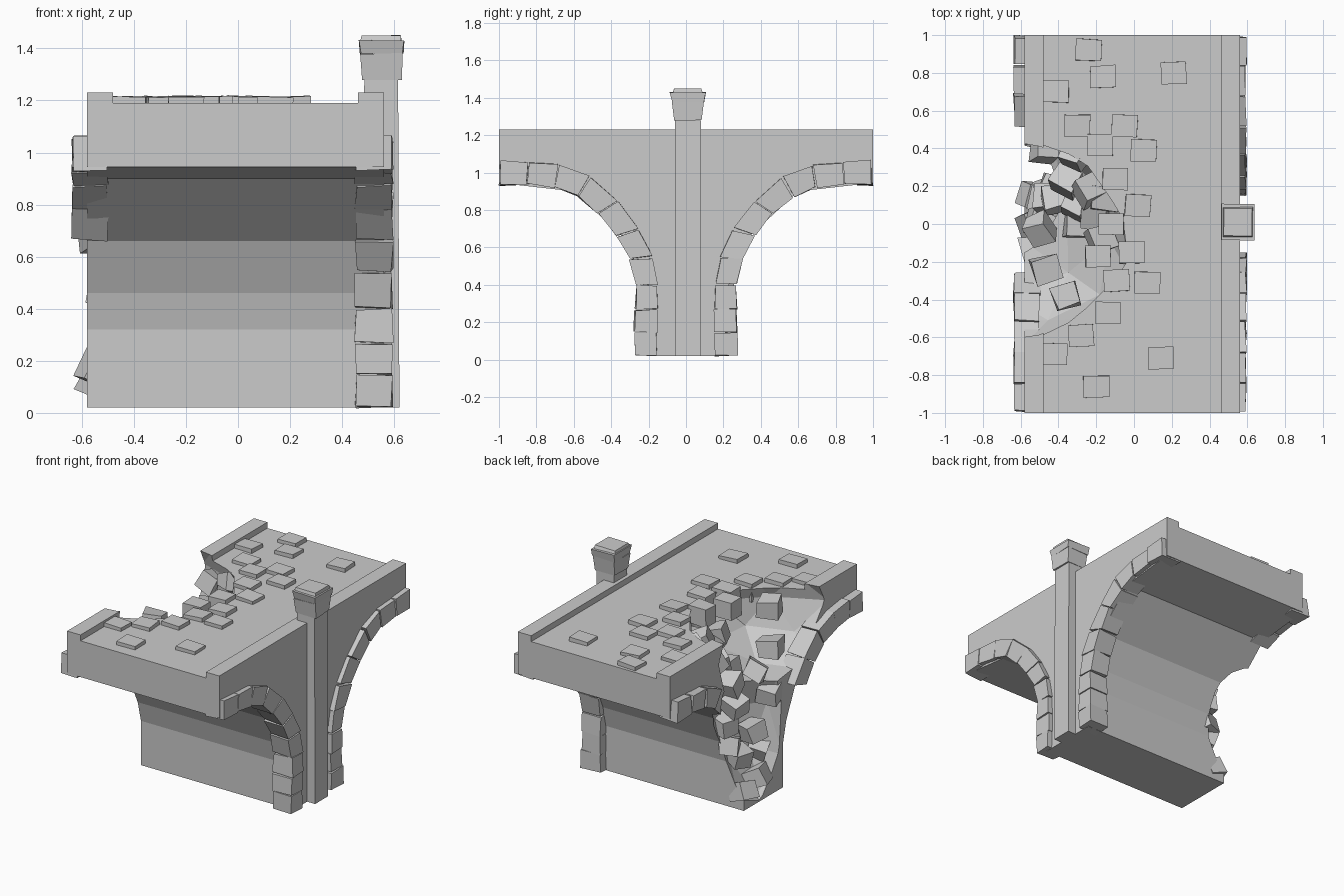
import bpy, bmesh, math, random
from mathutils import Vector, Euler

if "Cube" in bpy.data.objects:
    bpy.data.objects.remove(bpy.data.objects["Cube"])

random.seed(7)


def finish(name, bm):
    bmesh.ops.recalc_face_normals(bm, faces=bm.faces)
    mesh = bpy.data.meshes.new(name)
    bm.to_mesh(mesh)
    bm.free()
    ob = bpy.data.objects.new(name, mesh)
    bpy.context.collection.objects.link(ob)
    return ob


def hexa(bm, low, high, jit=0.0):
    """Solid between two matching loops of points."""
    def wob(p):
        return Vector(p) + Vector([random.uniform(-jit, jit) for _ in range(3)])
    a = [bm.verts.new(wob(p)) for p in low]
    b = [bm.verts.new(wob(p)) for p in high]
    bm.faces.new(a)
    bm.faces.new(b[::-1])
    n = len(a)
    for i in range(n):
        bm.faces.new((a[i], b[i], b[(i + 1) % n], a[(i + 1) % n]))


def rect(cx, cy, hx, hy, z):
    return [(cx - hx, cy - hy, z), (cx + hx, cy - hy, z),
            (cx + hx, cy + hy, z), (cx - hx, cy + hy, z)]


def stone(bm, c, size, rot, jit=0.006):
    e = Euler(rot)
    pts = []
    for z in (-0.5, 0.5):
        pts.append([Vector(c) + e.to_matrix() @ Vector((p[0] * size[0], p[1] * size[1], z * size[2]))
                    for p in rect(0, 0, 0.5, 0.5, 0)])
    hexa(bm, pts[0], pts[1], jit)


# Bridge body: pier and two half arches
vault = [(0.21, 0.02), (0.21, 0.32), (0.245, 0.46), (0.34, 0.66), (0.6, 0.9), (1.0, 0.945)]
profile = vault + [(1.0, 1.19), (-1.0, 1.19)] + [(-y, z) for y, z in reversed(vault)]
bm = bmesh.new()
hexa(bm, [(-0.58, y, z) for y, z in profile], [(0.56, y, z) for y, z in profile])
body = finish("bridge_body", bm)

# Parapet kerbs
kerbs = []
for name, cx in (("broken_parapet", -0.53), ("parapet", 0.51)):
    bm = bmesh.new()
    hexa(bm, rect(cx, 0, 0.05, 1.0, 1.19), rect(cx, 0, 0.05, 1.0, 1.23))
    kerbs.append(finish(name, bm))

# Collapsed hole: rough lumps cut from deck and pier
for i, (c, r) in enumerate([((-0.6, -0.08, 1.12), (0.6, 0.58, 0.4)),
                            ((-0.69, 0.14, 0.6), (0.32, 0.36, 0.6))]):
    bm = bmesh.new()
    bmesh.ops.create_icosphere(bm, subdivisions=2, radius=1)
    for v in bm.verts:
        k = random.uniform(0.9, 1.08)
        v.co = Vector([c[a] + v.co[a] * r[a] * k for a in range(3)])
    cutter = finish("hole_cutter_%d" % i, bm)
    cutter.hide_render = True
    cutter.hide_set(True)
    for ob in (body, kerbs[0]):
        m = ob.modifiers.new("hole", 'BOOLEAN')
        m.operation = 'DIFFERENCE'
        m.solver = 'EXACT'
        m.object = cutter

# Arch stones
inner = [(0.28, 0.02), (0.28, 0.145), (0.275, 0.27), (0.27, 0.4), (0.305, 0.54), (0.37, 0.66),
         (0.47, 0.78), (0.58, 0.87), (0.7, 0.92), (0.85, 0.935), (1.0, 0.93)]
outer = [(0.155, 0.02), (0.15, 0.145), (0.145, 0.27), (0.15, 0.4), (0.18, 0.55), (0.25, 0.7),
         (0.36, 0.85), (0.51, 0.98), (0.68, 1.045), (0.84, 1.06), (0.99, 1.07)]
for side, x0, x1 in (("right", 0.452, 0.592), ("left", -0.635, -0.5)):
    bm = bmesh.new()
    for s in (1, -1):
        for i in range(10):
            if side == "left" and i < (7 if s > 0 else 5):
                continue
            quad = [inner[i], inner[i + 1], outer[i + 1], outer[i]]
            my = sum(p[0] for p in quad) / 4
            mz = sum(p[1] for p in quad) / 4
            quad = [(min(1, my + (y - my) * 0.95) * s, mz + (z - mz) * 0.95) for y, z in quad]
            hexa(bm, [(x0, y, z) for y, z in quad], [(x1, y, z) for y, z in quad], 0.006)
    finish(side + "_arch_stones", bm)

# Pilaster with flared cap
bm = bmesh.new()
hexa(bm, rect(0.55, 0.01, 0.07, 0.07, 0.02), rect(0.55, 0.01, 0.065, 0.07, 1.28))
hexa(bm, rect(0.552, 0.01, 0.075, 0.073, 1.28), rect(0.552, 0.01, 0.082, 0.086, 1.38), 0.003)
hexa(bm, rect(0.552, 0.01, 0.082, 0.086, 1.38), rect(0.552, 0.01, 0.087, 0.096, 1.43), 0.003)
hexa(bm, rect(0.55, 0.01, 0.08, 0.082, 1.42), rect(0.55, 0.01, 0.075, 0.072, 1.45), 0.002)
finish("pilaster", bm)

# Loose paving stones set in the deck
paving = [(-0.24, 0.92), (-0.165, 0.78), (0.21, 0.8), (-0.41, 0.7), (-0.3, 0.52),
          (-0.05, 0.52), (0.05, 0.39), (-0.1, 0.24), (0.02, 0.1), (-0.12, 0.0), (-0.01, -0.15),
          (-0.19, -0.17), (-0.09, -0.3), (0.07, -0.31), (-0.14, -0.47), (-0.28, -0.59),
          (-0.42, -0.69), (0.14, -0.71), (-0.2, -0.86), (-0.18, 0.42)]
bm = bmesh.new()
for x, y in paving:
    stone(bm, (x, y, 1.155), (0.135, 0.115, 0.12),
          (random.uniform(-.03, .03), random.uniform(-.03, .03), random.uniform(-.05, .05)), 0.003)
finish("paving_stones", bm)

# Rubble spilling out of the hole
rubble = [(-0.36, -0.38, 1.12), (-0.47, -0.24, 0.93), (-0.53, -0.14, 0.68), (-0.5, -0.03, 0.86),
          (-0.5, 0.0, 0.46), (-0.53, 0.0, 0.16), (-0.53, 0.15, 0.12), (-0.48, 0.13, 0.34),
          (-0.45, 0.17, 0.42), (-0.43, 0.19, 0.56), (-0.46, 0.14, 0.68), (-0.36, 0.23, 0.99),
          (-0.24, 0.18, 1.07), (-0.31, 0.37, 1.1), (-0.47, 0.4, 1.05), (-0.3, 0.1, 0.93),
          (-0.42, 0.13, 0.8), (-0.3, 0.0, 0.84), (-0.2, 0.05, 0.98), (-0.16, 0.14, 1.05),
          (-0.47, -0.1, 0.3), (-0.17, -0.08, 1.0)]
bm = bmesh.new()
for p in rubble:
    stone(bm, p, (0.13, 0.13, 0.11), [random.uniform(-.5, .5) for _ in range(3)], 0.01)
finish("rubble", bm)
